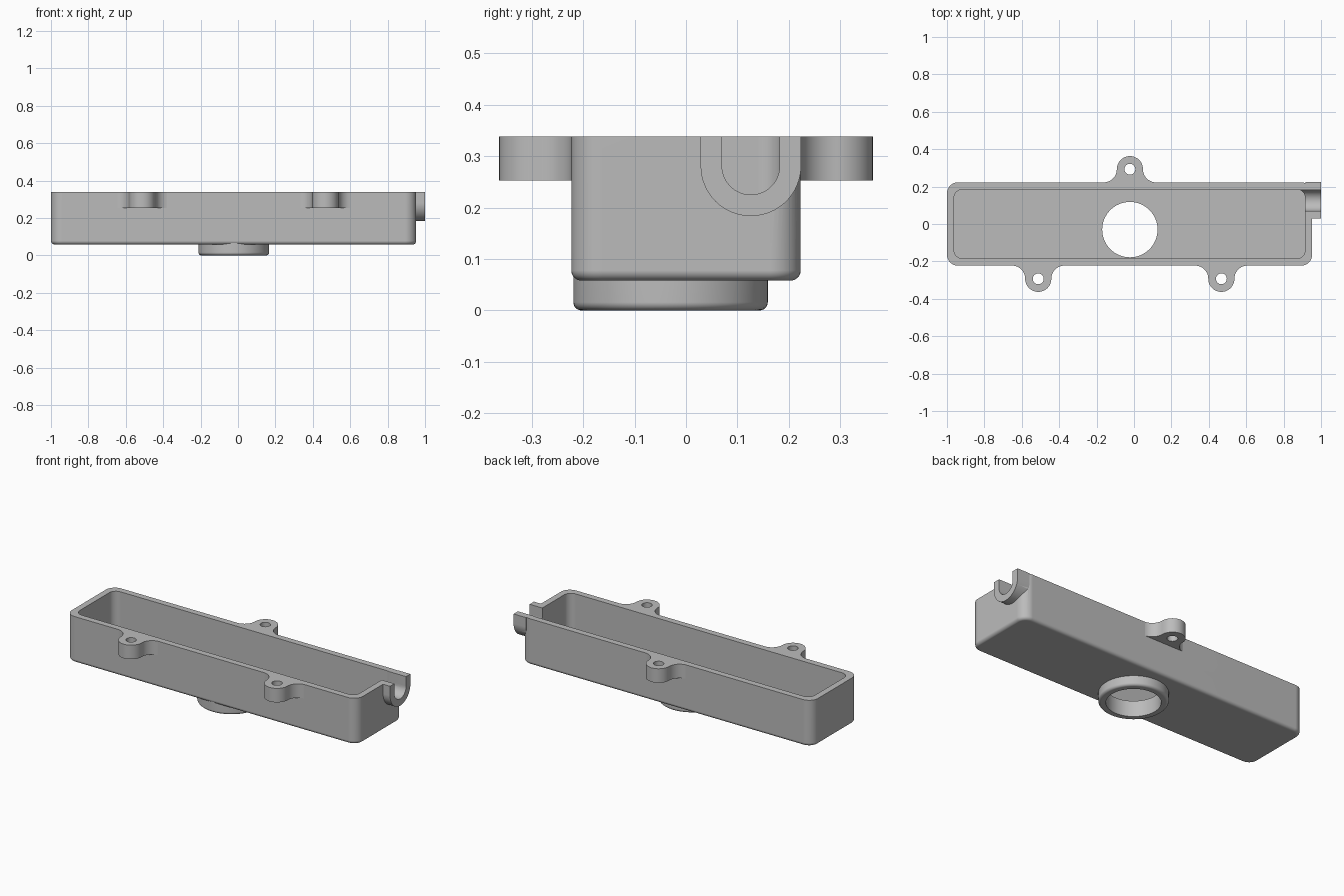
import bpy
import bmesh
from math import sin, cos, pi, radians

if "Cube" in bpy.data.objects:
    bpy.data.objects.remove(bpy.data.objects["Cube"])

TOP = 0.338            # rim height
BASE = 0.058           # underside of the tray
LEFT, RIGHT, HALF = -1.0, 0.953, 0.223
WALL = 0.038
NECK = (-0.022, -0.03)

grey = bpy.data.materials.new("light grey")
grey.use_nodes = True
colour = (0.5, 0.5, 0.5, 1)
grey.diffuse_color = colour
grey.node_tree.nodes["Principled BSDF"].inputs["Base Color"].default_value = colour


def arc(cx, cy, r, start, end, n=10):
    angles = [radians(start + (end - start) * i / n) for i in range(n + 1)]
    return [(cx + r * cos(a), cy + r * sin(a)) for a in angles]


def circle(cx, cy, r, n=64):
    return arc(cx, cy, r, 0, 360, n)[:-1]


def rounded_rect(x0, x1, y0, y1, r):
    return (arc(x1 - r, y1 - r, r, 0, 90) + arc(x0 + r, y1 - r, r, 90, 180)
            + arc(x0 + r, y0 + r, r, 180, 270) + arc(x1 - r, y0 + r, r, 270, 360))


def loft(name, rings):
    """Closed solid through a stack of equal-length rings of 3D points."""
    bm = bmesh.new()
    loops = [[bm.verts.new(p) for p in ring] for ring in rings]
    for low, high in zip(loops, loops[1:]):
        for i in range(len(low)):
            j = (i + 1) % len(low)
            bm.faces.new((low[i], low[j], high[j], high[i]))
    bm.faces.new(loops[0][::-1])
    bm.faces.new(loops[-1])
    bmesh.ops.recalc_face_normals(bm, faces=bm.faces)
    mesh = bpy.data.meshes.new(name)
    bm.to_mesh(mesh)
    bm.free()
    mesh.materials.append(grey)
    obj = bpy.data.objects.new(name, mesh)
    bpy.context.collection.objects.link(obj)
    return obj


def prism(name, outline, z0, z1):
    return loft(name, [[(x, y, z) for x, y in outline] for z in (z0, z1)])


def filleted(name, outline_at, z0, z1, fillet, steps=6):
    """Upright solid whose bottom edge is rounded; outline_at takes an inset."""
    rings = []
    for i in range(steps + 1):
        a = pi / 2 * i / steps
        z = z0 + fillet * (1 - cos(a))
        rings.append([(x, y, z) for x, y in outline_at(fillet * (1 - sin(a)))])
    rings.append([(x, y, z1) for x, y in outline_at(0)])
    return loft(name, rings)


def u_channel(name, r, x0, x1, height):
    """U-shaped bar running along x, open end upwards."""
    cy, cz = 0.126, 0.281
    outline = [(cy - r, height)] + arc(cy, cz, r, 180, 360, 32) + [(cy + r, height)]
    return loft(name, [[(x, y, z) for y, z in outline] for x in (x0, x1)])


def combine(target, part, operation):
    mod = target.modifiers.new(part.name, 'BOOLEAN')
    mod.operation = operation
    mod.solver = 'EXACT'
    mod.object = part
    bpy.context.view_layer.objects.active = target
    bpy.ops.object.modifier_apply(modifier=mod.name)
    bpy.data.objects.remove(part)


# Tray body with rounded corners and a soft bottom edge
housing = filleted("tray_housing", lambda d: rounded_rect(
    LEFT + d, RIGHT - d, -HALF + d, HALF - d, 0.06 - d), BASE, 0.36, 0.02)

# Round neck below, and the outlet spout on the left end
solids = [
    filleted("neck_ring", lambda d: circle(*NECK, 0.189 - d), 0, 0.08, 0.016),
    u_channel("outlet_spout", 0.0976, 0.917, 1.0, 0.38),
]
cutters = [
    prism("neck_hole", circle(*NECK, 0.148), -0.1, 0.2),
    prism("cavity", rounded_rect(LEFT + WALL, RIGHT - WALL, -HALF + WALL,
                                 HALF - WALL, 0.045), BASE + WALL, 0.5),
    u_channel("spout_channel", 0.056, 0.85, 1.1, 0.55),
]

# Screw tabs that flare into the long walls
R, TAB_Y = 0.07, 0.293
tab = (arc(0, TAB_Y, R, 0, 180, 24) + arc(-2 * R, TAB_Y - 0.0005, R, 0, -90, 12)
       + [(-2 * R, 0.2), (2 * R, 0.2)]
       + arc(2 * R, TAB_Y - 0.0005, R, -90, -180, 12))
for name, x, side in (("back", -0.022, 1), ("front_right", -0.512, -1),
                      ("front_left", 0.467, -1)):
    outline = [(x + side * px, side * py) for px, py in tab]
    solids.append(prism(name + "_tab", outline, 0.253, 0.37))
    cutters.append(prism(name + "_screw_hole",
                         circle(x, side * TAB_Y, 0.029, 32), 0.2, 0.45))

# Flat trim that levels every rim
cutters.insert(0, prism("rim_trim", [(-2, -1), (2, -1), (2, 1), (-2, 1)], TOP, 0.7))

for part in solids:
    combine(housing, part, 'UNION')
for part in cutters:
    combine(housing, part, 'DIFFERENCE')

# Smooth the fillets, keep crisp edges and level flats
bpy.ops.object.select_all(action='DESELECT')
housing.select_set(True)
bpy.context.view_layer.objects.active = housing
bpy.ops.object.shade_smooth_by_angle(angle=radians(30))
weighted = housing.modifiers.new("level_flats", 'WEIGHTED_NORMAL')
weighted.keep_sharp = True
